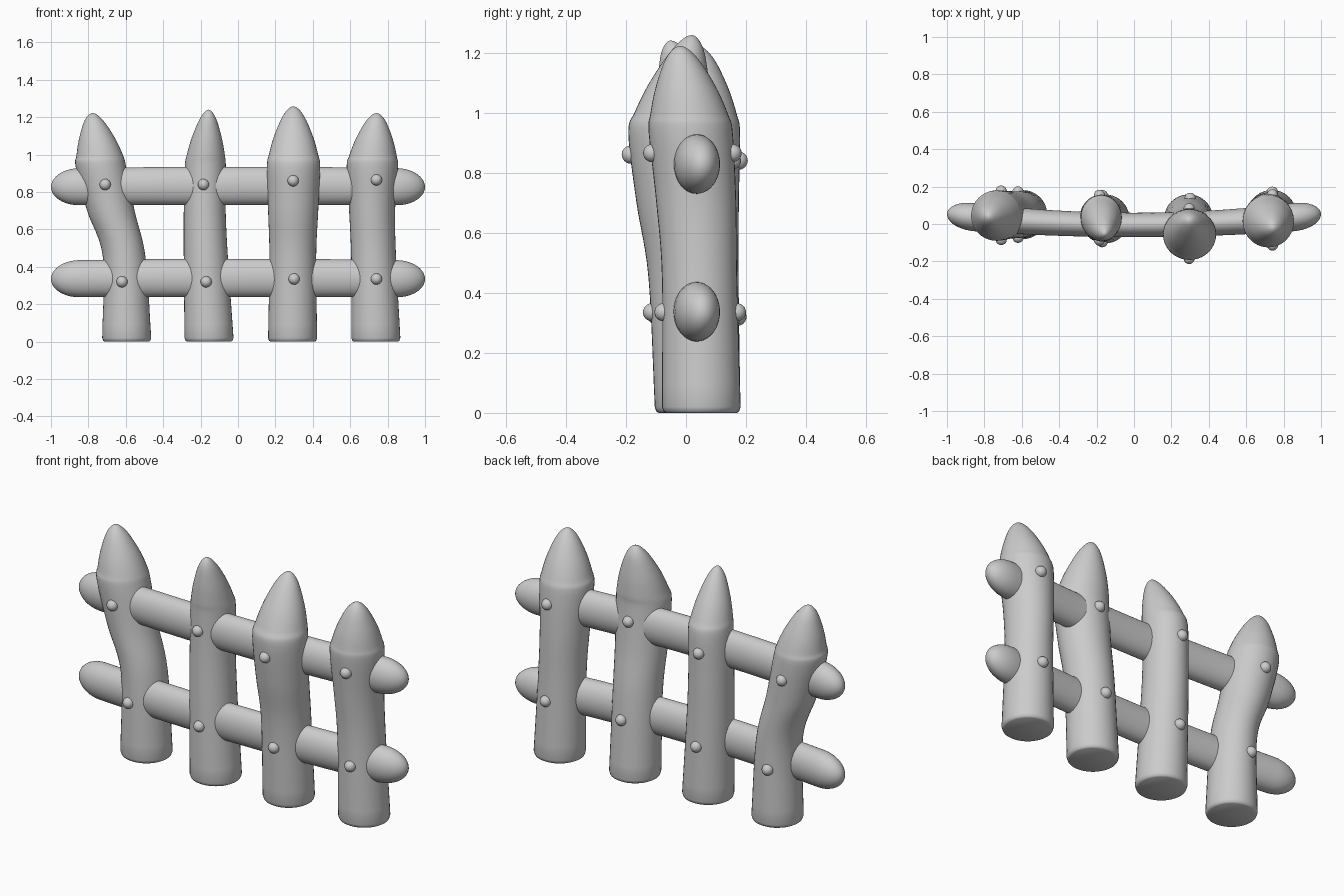
import bpy, bmesh, math

if "Cube" in bpy.data.objects:
    bpy.data.objects.remove(bpy.data.objects["Cube"])

grey = bpy.data.materials.new("plain grey")
grey.diffuse_color = (0.6, 0.6, 0.6, 1)
grey.use_nodes = True
grey.node_tree.nodes["Principled BSDF"].inputs["Base Color"].default_value = grey.diffuse_color


def finish(name, bm):
    bmesh.ops.recalc_face_normals(bm, faces=bm.faces)
    me = bpy.data.meshes.new(name)
    bm.to_mesh(me)
    bm.free()
    me.materials.append(grey)
    ob = bpy.data.objects.new(name, me)
    bpy.context.collection.objects.link(ob)
    bpy.ops.object.select_all(action='DESELECT')
    ob.select_set(True)
    bpy.context.view_layer.objects.active = ob
    bpy.ops.object.shade_smooth_by_angle(angle=math.radians(40))


def smooth_rows(rows, steps=6):
    # smooth curve through rows of (height, centre a, centre b, radius a, radius b), round at the last
    tip, prev = rows[-1], rows[-2]
    beyond = (prev[0], 2 * tip[1] - prev[1], 2 * tip[2] - prev[2], -prev[3], -prev[4])
    below = [2 * p - q for p, q in zip(rows[0], rows[1])]
    pts = [below] + rows + [beyond]
    out = []
    for i in range(1, len(pts) - 2):
        for s in range(steps):
            t = s / steps
            out.append([0.5 * (2 * p1 + (p2 - p0) * t + (2 * p0 - 5 * p1 + 4 * p2 - p3) * t * t
                               + (3 * p1 - p0 - 3 * p2 + p3) * t ** 3)
                        for p0, p1, p2, p3 in zip(*pts[i - 1:i + 3])])
    return out + [list(tip)]


def loft(name, rows, axis, sides=40):
    bm = bmesh.new()
    rings = []
    for t, a, b, ra, rb in rows:
        ring = []
        for k in range(1 if ra < 1e-6 else sides):
            w = 2 * math.pi * k / sides
            u, v = a + ra * math.cos(w), b + rb * math.sin(w)
            ring.append(bm.verts.new((u, v, t) if axis == 'z' else (t, u, v)))
        rings.append(ring)
    for r, q in zip(rings, rings[1:]):
        for k in range(sides):
            n = (k + 1) % sides
            if len(r) == 1:
                bm.faces.new((r[0], q[n], q[k]))
            elif len(q) == 1:
                bm.faces.new((r[k], r[n], q[0]))
            else:
                bm.faces.new((r[k], r[n], q[n], q[k]))
    if len(rings[0]) > 1:
        bm.faces.new(rings[0][::-1])
    finish(name, bm)


def nail(name, x, y, z):
    bm = bmesh.new()
    bmesh.ops.create_uvsphere(bm, u_segments=20, v_segments=12, radius=0.03)
    bmesh.ops.translate(bm, verts=bm.verts, vec=(x, y, z))
    finish(name, bm)


def post_rows(base, waist, middle, shoulder, tip):
    # rounded foot, shaft, then a head that narrows to the tip by one shared rule
    rows = [(.02, *base, .131, .131), (.45, *waist), (.7, *middle), (.93, *shoulder)]
    cx, cy, rx, ry = shoulder
    for s, f in ((.22, .925), (.54, .71), (.87, .36), (1, 0)):
        m = s ** 1.25
        rows.append((.93 + (tip[2] - .93) * s, cx + (tip[0] - cx) * m,
                     cy + (tip[1] - cy) * m, rx * f, ry * f))
    foot = [(h, *base, r, r) for h, r in ((0, .118), (.005, .126))]
    return foot + smooth_rows(rows)


# Posts: base (x, y), then (x, y, radius x, radius y) at three heights, tip, lower and upper nail (x, z)
posts = [
    ((-.595, .05), (-.608, .05, .114, .125), (-.68, .048, .127, .128), (-.732, .045, .135, .135),
     (-.778, .04, 1.222), ((-.62, .32), (-.71, .84))),
    ((-.155, .027), (-.172, .03, .118, .125), (-.178, .033, .112, .122), (-.175, .033, .11, .122),
     (-.157, -.052, 1.24), ((-.17, .32), (-.185, .84))),
    ((.292, .027), (.293, .003, .125, .128), (.295, -.033, .134, .132), (.297, -.056, .142, .136),
     (.296, .02, 1.258), ((.3, .335), (.295, .86))),
    ((.737, .051), (.725, .045, .12, .125), (.717, .034, .123, .133), (.718, .016, .137, .14),
     (.741, -.02, 1.222), ((.74, .335), (.74, .865))),
]
for i, (*shape, nails) in enumerate(posts, 1):
    curve = post_rows(*shape)
    loft(f"post_{i}", curve, 'z')
    # nail heads sit on the front and back surface of the post
    for j, (x, z) in enumerate(nails, 1):
        _, cx, cy, rx, ry = min(curve, key=lambda r: abs(r[0] - z))
        d = ry * math.sqrt(max(0, 1 - ((x - cx) / rx) ** 2))
        nail(f"front_nail_{i}_{j}", x, cy - d + .003, z)
        nail(f"back_nail_{i}_{j}", x, cy + d - .003, z)

# Rails: bowed toward the front, with rounded ends
cap = .15
half = [(1 - cap) * k / 8 for k in range(8)] + [1 - cap + cap * math.sin(math.pi * k / 20) for k in range(11)]
stations = [-x for x in half[:0:-1]] + half
for name, z in (("lower_rail", .335), ("upper_rail", .827)):
    rows = []
    for x in stations:
        u = max(0, (abs(x) - 1 + cap) / cap)
        f = math.sqrt(max(0, 1 - u * u))
        rows.append((x, -.005 + .057 * x * x, z + .006 * (1 - x * x),
                     (.065 + .014 * x * x) * f, (.102 - .004 * x * x) * f))
    loft(name, rows, 'x')
